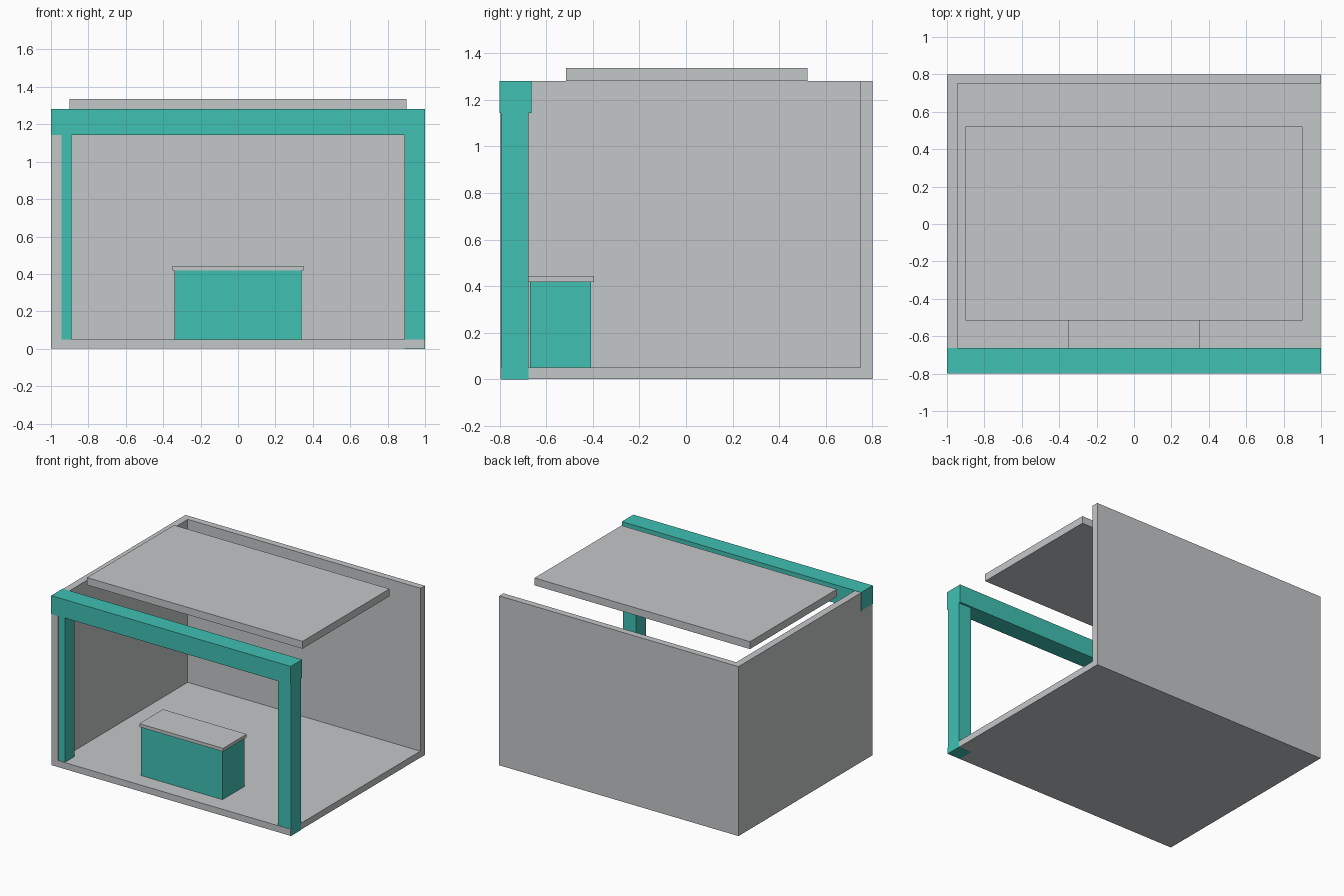
import bpy
import bmesh

if "Cube" in bpy.data.objects:
    bpy.data.objects.remove(bpy.data.objects["Cube"])


def material(name, rgb):
    m = bpy.data.materials.new(name)
    m.diffuse_color = (*rgb, 1.0)
    m.use_nodes = True
    m.node_tree.nodes["Principled BSDF"].inputs["Base Color"].default_value = m.diffuse_color
    return m


GREY = material("light_grey", (0.55, 0.57, 0.58))
TEAL = material("teal", (0.052, 0.53, 0.45))


def box(name, x, y, z, mat):
    """Box from (min, max) extents on each axis."""
    bm = bmesh.new()
    bmesh.ops.create_cube(bm, size=1.0)
    for v in bm.verts:
        v.co = [r[0] if c < 0 else r[1] for c, r in zip(v.co, (x, y, z))]
    me = bpy.data.meshes.new(name)
    bm.to_mesh(me)
    bm.free()
    me.materials.append(mat)
    ob = bpy.data.objects.new(name, me)
    bpy.context.collection.objects.link(ob)
    return ob


# Shell: floor, back wall and left wall (right side and front are open)
box("floor", (-0.999, 0.998), (-0.797, 0.8), (0.001, 0.05), GREY)
box("back_wall", (-0.999, 1.0), (0.75, 0.8), (0.001, 1.28), GREY)
box("left_wall", (-0.999, -0.945), (-0.797, 0.75), (0.001, 1.28), GREY)

# Front frame: two posts carrying a beam
box("left_post", (-0.995, -0.89), (-0.794, -0.677), (0.003, 1.145), TEAL)
box("right_post", (0.89, 1.0), (-0.794, -0.677), (0.0, 1.145), TEAL)
box("front_beam", (-1.0, 1.0), (-0.8, -0.663), (1.143, 1.282), TEAL)

# Roof panel set in from the walls
box("roof_panel", (-0.9, 0.9), (-0.515, 0.522), (1.28, 1.336), GREY)

# Service counter with overhanging top
box("counter_body", (-0.34, 0.34), (-0.67, -0.407), (0.003, 0.42), TEAL)
box("counter_top", (-0.35, 0.35), (-0.678, -0.396), (0.418, 0.443), GREY)
